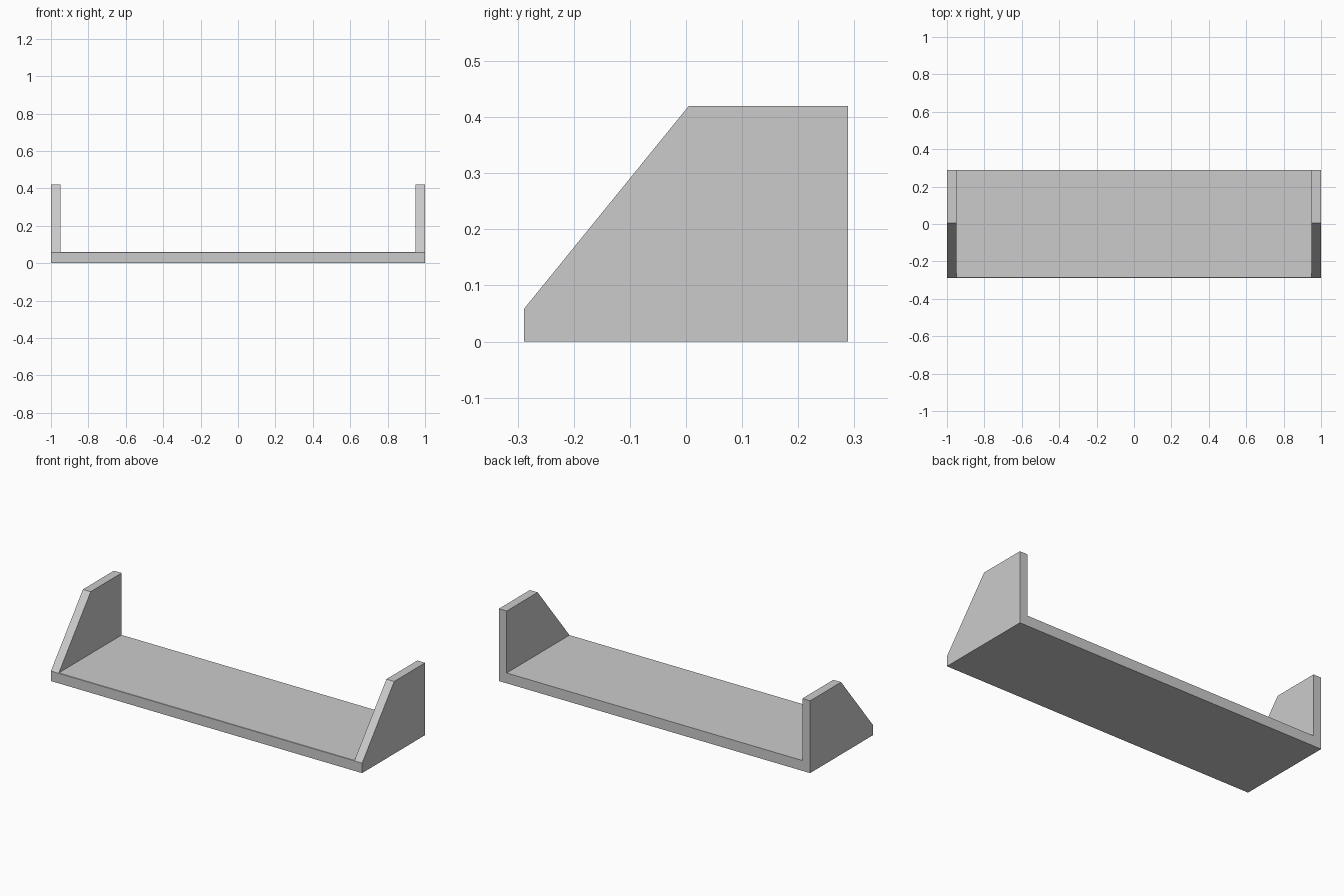
import bpy
import bmesh
from mathutils import Vector

cube = bpy.data.objects.get("Cube")
if cube:
    bpy.data.objects.remove(cube, do_unlink=True)

HALF_W, HALF_D = 1.0, 0.289      # overall half width and half depth
HEIGHT, BASE, WALL = 0.42, 0.06, 0.05
SLOPE_LOW = Vector((0, -HALF_D, 0.058))
SLOPE_TOP = Vector((0, 0.005, HEIGHT))

# Plain grey finish
grey = bpy.data.materials.new("plain_grey")
grey.use_nodes = True
colour = (0.6, 0.6, 0.6, 1)
grey.diffuse_color = colour
grey.node_tree.nodes["Principled BSDF"].inputs["Base Color"].default_value = colour

# U-shaped section: base board with an upright panel at each end
inner = HALF_W - WALL
right_half = [(HALF_W, 0), (HALF_W, HEIGHT), (inner, HEIGHT), (inner, BASE)]
section = right_half + [(-x, z) for x, z in reversed(right_half)]

bm = bmesh.new()
face = bm.faces.new([bm.verts.new((x, -HALF_D, z)) for x, z in section])
extruded = bmesh.ops.extrude_face_region(bm, geom=[face])["geom"]
bmesh.ops.translate(bm, vec=(0, 2 * HALF_D, 0),
                    verts=[v for v in extruded if isinstance(v, bmesh.types.BMVert)])

# Slice the front corners off both end panels and close the cuts
slope = SLOPE_TOP - SLOPE_LOW
cut = bmesh.ops.bisect_plane(bm, geom=bm.verts[:] + bm.edges[:] + bm.faces[:],
                             plane_co=SLOPE_LOW, plane_no=(0, -slope.z, slope.y),
                             clear_outer=True)
edges = [e for e in cut["geom_cut"] if isinstance(e, bmesh.types.BMEdge)]
bmesh.ops.holes_fill(bm, edges=[e for e in bm.edges if e.is_boundary], sides=0)
bmesh.ops.recalc_face_normals(bm, faces=bm.faces)

mesh = bpy.data.meshes.new("shelf_with_end_panels")
bm.to_mesh(mesh)
bm.free()
mesh.materials.append(grey)
shelf = bpy.data.objects.new("shelf_with_end_panels", mesh)
bpy.context.collection.objects.link(shelf)
